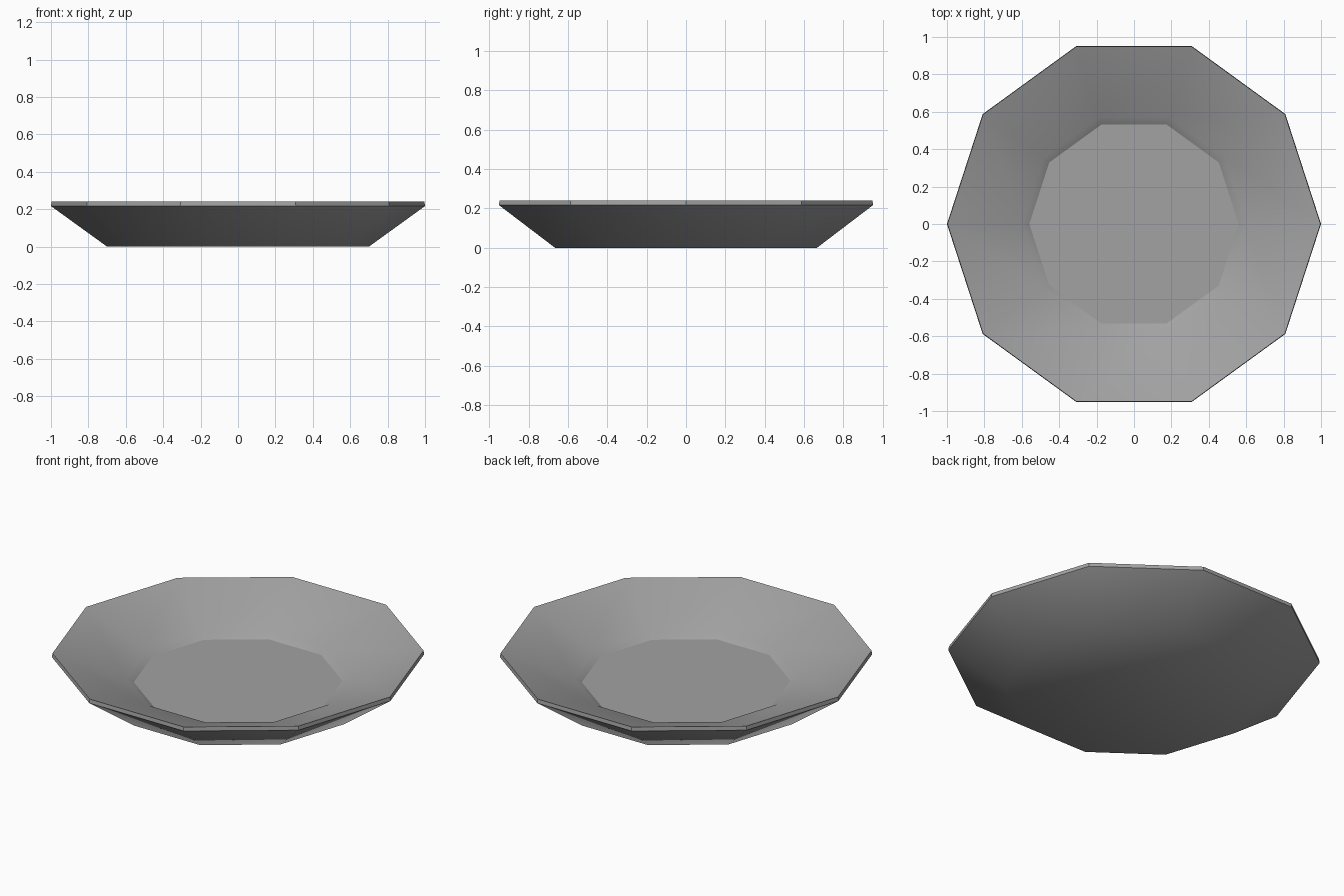
import bpy
import bmesh
from math import cos, sin, tau

cube = bpy.data.objects.get("Cube")
if cube:
    bpy.data.objects.remove(cube, do_unlink=True)

SIDES = 10

# One plain grey glaze
grey = bpy.data.materials.new("grey glaze")
grey.use_nodes = True
colour = (0.36, 0.36, 0.36, 1)
grey.diffuse_color = colour
grey.node_tree.nodes["Principled BSDF"].inputs["Base Color"].default_value = colour

# Profile as (radius, height): underside, rim, sloped inside, step, floor
profile = [(0.70, 0), (1.0, 0.217), (0.997, 0.24), (0.60, 0.09), (0.56, 0.065)]
SHARP_RINGS = (1, 2, 4)
RIM_BAND = 1

bm = bmesh.new()
rings = [[bm.verts.new((r * cos(tau * i / SIDES), r * sin(tau * i / SIDES), z))
          for i in range(SIDES)] for r, z in profile]

# Bands between neighbouring rings
for lower, upper in zip(rings, rings[1:]):
    for i in range(SIDES):
        j = (i + 1) % SIDES
        bm.faces.new((lower[i], lower[j], upper[j], upper[i]))

# Flat underside and flat eating surface
bm.faces.new(rings[0][::-1])
bm.faces.new(rings[-1])
for face in bm.faces:
    face.smooth = True

# Crisp edges at the rim, its corners and the floor outline
for k in SHARP_RINGS:
    for i in range(SIDES):
        bm.edges.get((rings[k][i], rings[k][(i + 1) % SIDES])).smooth = False
for a, b in zip(rings[RIM_BAND], rings[RIM_BAND + 1]):
    bm.edges.get((a, b)).smooth = False

mesh = bpy.data.meshes.new("plate")
bm.to_mesh(mesh)
bm.free()
mesh.materials.append(grey)
plate = bpy.data.objects.new("plate", mesh)
bpy.context.collection.objects.link(plate)
